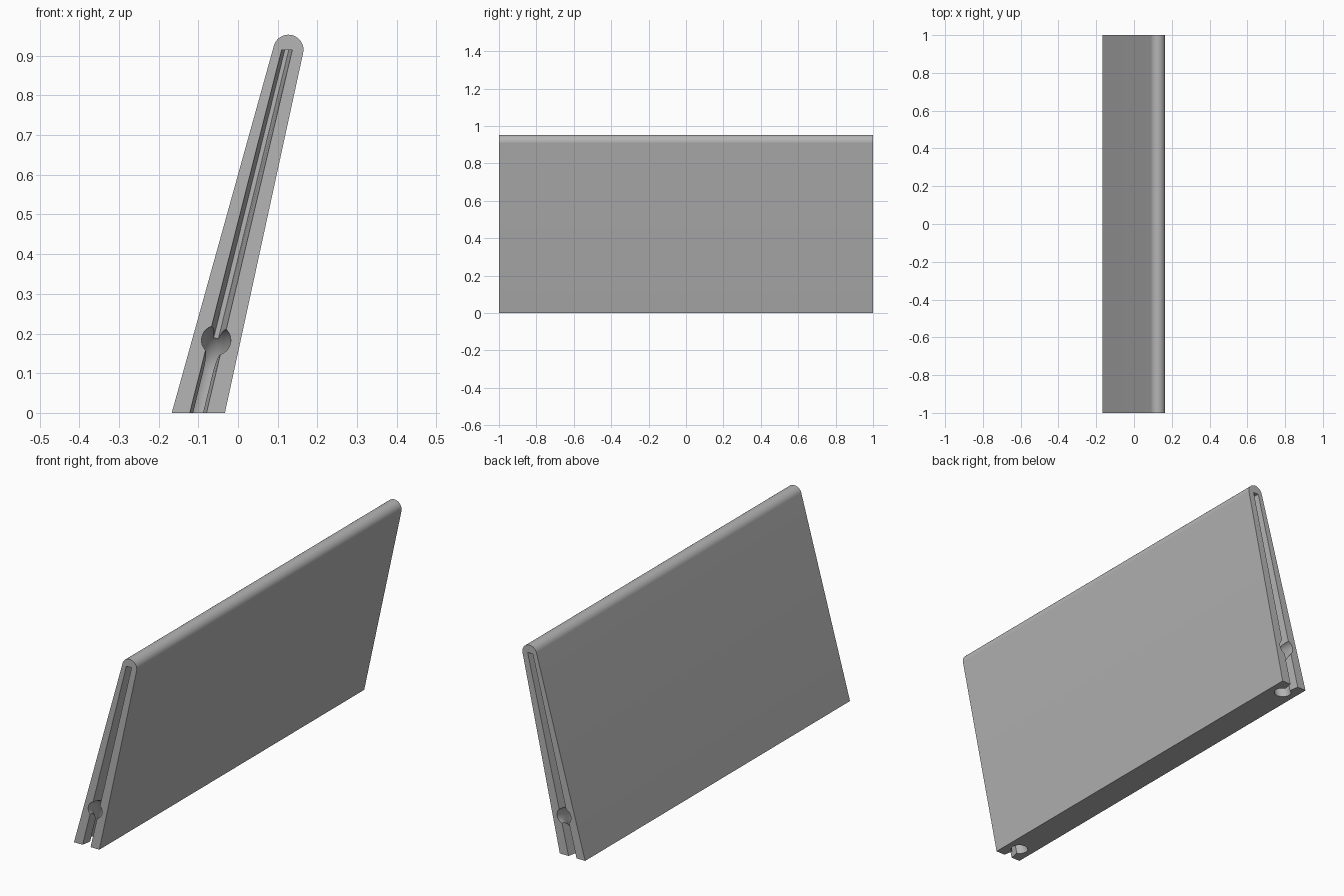
import bpy, bmesh, math
from mathutils import Vector

if "Cube" in bpy.data.objects:
    bpy.data.objects.remove(bpy.data.objects["Cube"], do_unlink=True)

grey = bpy.data.materials.new("matte grey")
grey.use_nodes = True
colour = (0.46, 0.46, 0.46, 1)
grey.diffuse_color = colour
grey.node_tree.nodes["Principled BSDF"].inputs["Base Color"].default_value = colour


def loft(name, rings):
    """Closed solid through a list of equal-sized rings."""
    bm = bmesh.new()
    loops = [[bm.verts.new(p) for p in ring] for ring in rings]
    for a, b in zip(loops, loops[1:]):
        for i in range(len(a)):
            j = (i + 1) % len(a)
            bm.faces.new((a[i], a[j], b[j], b[i]))
    bm.faces.new(loops[0])
    bm.faces.new(loops[-1])
    bmesh.ops.recalc_face_normals(bm, faces=bm.faces)
    mesh = bpy.data.meshes.new(name)
    bm.to_mesh(mesh)
    bm.free()
    mesh.materials.append(grey)
    obj = bpy.data.objects.new(name, mesh)
    bpy.context.collection.objects.link(obj)
    return obj


# Leaning, tapered panel with a rounded top edge
profile = [(-0.167, 0), (-0.033, 0)]
for i in range(25):
    a = math.radians(-12 + i * (176.5 / 24))
    profile.append((0.127 + 0.038 * math.cos(a), 0.915 + 0.038 * math.sin(a)))
panel = loft("leaning_panel", [[(x, y, z) for x, z in profile] for y in (-1, 1)])

LEAN = Vector((0.245, 0, 1)).normalized()
ACROSS = Vector((LEAN.z, 0, -LEAN.x))
DEPTH = 0.08


def slot_ring(y, bottom, top):
    """Slot outline, carried on below the base so that it cuts through."""
    def at(i, z):
        return bottom[i] + (top[i] - bottom[i]) * z / 0.915
    return [(at(i, z), y, z) for i, z in ((0, -0.1), (1, -0.1), (1, 0.915), (0, 0.915))]


def slot_cutter(end):
    mouth = (-0.122, -0.080), (0.110, 0.137)
    floor = (-0.108, -0.095), (0.118, 0.128)
    # widen the part outside the panel so the wall slope stays straight
    outside = [[m + (m - f) * 0.5 for m, f in zip(*pair)] for pair in zip(mouth, floor)]
    return loft("slot_cutter", [slot_ring(end * (1 + DEPTH / 2), *outside),
                                slot_ring(end * (1 - DEPTH), *floor)])


def tunnel_cutter(end, radius=0.037, bend=0.08):
    """Round channel from the end face, bending down to the base."""
    inward = Vector((0, -end, 0))
    entry = Vector((-0.055, end, 0.183))
    path = [(entry - inward * 0.1, inward)]
    for i in range(13):
        t = math.radians(90 * i / 12)
        path.append((entry + inward * bend * math.sin(t) - LEAN * bend * (1 - math.cos(t)),
                     inward * math.cos(t) - LEAN * math.sin(t)))
    path.append((path[-1][0] - LEAN * 0.2, -LEAN))
    rings = []
    for centre, tangent in path:
        up = tangent.cross(ACROSS)
        rings.append([centre + radius * (ACROSS * math.cos(a) + up * math.sin(a))
                      for a in (math.tau * k / 32 for k in range(32))])
    return loft("tunnel_cutter", rings)


# Cut the slot and the bent channel at both ends
bpy.context.view_layer.objects.active = panel
for end in (-1, 1):
    for cutter in (slot_cutter(end), tunnel_cutter(end)):
        cut = panel.modifiers.new("cut", 'BOOLEAN')
        cut.operation = 'DIFFERENCE'
        cut.solver = 'EXACT'
        cut.object = cutter
        bpy.ops.object.modifier_apply(modifier=cut.name)
        bpy.data.objects.remove(cutter, do_unlink=True)

# Smooth the rounded parts, keep the edges sharp
for obj in bpy.context.selected_objects:
    obj.select_set(False)
panel.select_set(True)
bpy.ops.object.shade_smooth_by_angle(angle=math.radians(30))
